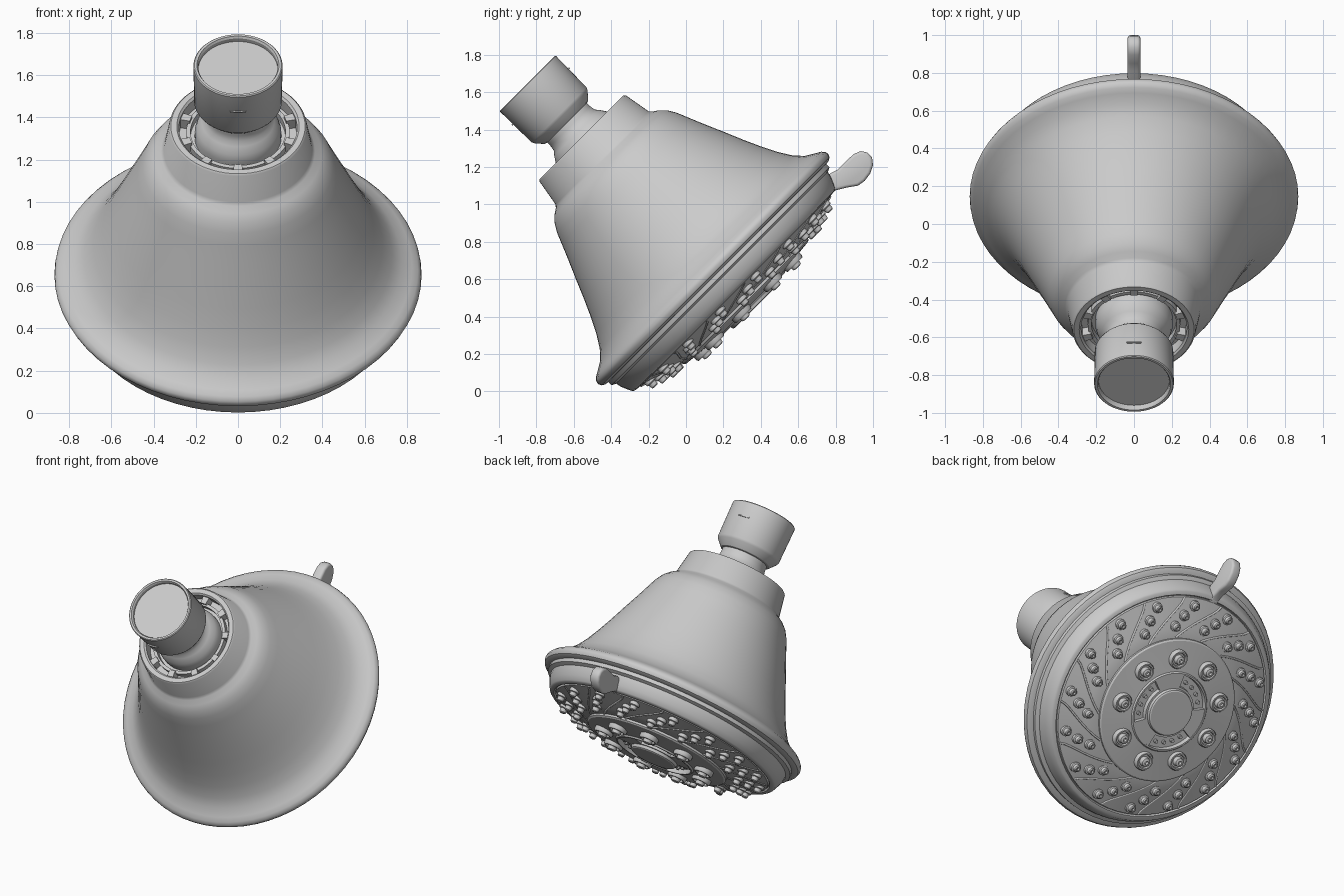
import bpy, bmesh, math
from mathutils import Matrix, Vector

if "Cube" in bpy.data.objects:
    bpy.data.objects.remove(bpy.data.objects["Cube"])

# Local frame: Z runs along the shower axis to the inlet, tilted 45 degrees about X
TILT = Matrix.Translation((0, 0.4, 0.4)) @ Matrix.Rotation(math.radians(45), 4, 'X')
UP = math.pi / 2          # local direction of the lever


def finish(name, bm, angle=35, matrix=TILT):
    bmesh.ops.recalc_face_normals(bm, faces=bm.faces)
    me = bpy.data.meshes.new(name)
    bm.to_mesh(me)
    bm.free()
    me.shade_smooth()
    me.set_sharp_from_angle(angle=math.radians(angle))
    ob = bpy.data.objects.new(name, me)
    ob.matrix_world = matrix
    bpy.context.collection.objects.link(ob)
    return ob


def lathe(bm, profile, segs=64, at=(0, 0)):
    """Revolve (radius, height) points about a vertical line through `at`."""
    rings = []
    for r, h in profile:
        if r == 0:
            rings.append([bm.verts.new((at[0], at[1], h))])
        else:
            rings.append([bm.verts.new((at[0] + r * math.cos(2 * math.pi * i / segs),
                                        at[1] + r * math.sin(2 * math.pi * i / segs), h))
                          for i in range(segs)])
    for a, b in zip(rings, rings[1:]):
        for i in range(segs):
            j = (i + 1) % segs
            if len(a) == 1:
                bm.faces.new((a[0], b[j], b[i]))
            elif len(b) == 1:
                bm.faces.new((a[i], a[j], b[0]))
            else:
                bm.faces.new((a[i], a[j], b[j], b[i]))


def arc_block(bm, r0, r1, h0, h1, a0, a1, steps=8):
    """Solid curved block between two radii, heights and angles."""
    prev = None
    for i in range(steps + 1):
        a = a0 + (a1 - a0) * i / steps
        cur = [bm.verts.new((r * math.cos(a), r * math.sin(a), h))
               for r, h in ((r0, h0), (r1, h0), (r1, h1), (r0, h1))]
        if prev:
            for k in range(4):
                m = (k + 1) % 4
                bm.faces.new((prev[k], prev[m], cur[m], cur[k]))
        if i in (0, steps):
            bm.faces.new(cur)
        prev = cur


def polar(r, a):
    return (r * math.cos(a), r * math.sin(a))


def turned(name, profile, angle=35):
    bm = bmesh.new()
    lathe(bm, profile)
    return finish(name, bm, angle)


# Bell housing with recessed collar and rolled rim
turned("bell_housing", [
    (0, 1.28), (.28, 1.28), (.28, 1.345), (.29, 1.355), (.318, 1.355), (.326, 1.347),
    (.352, 1.2), (.365, 1.185), (.395, 1.165), (.425, 1.135), (.452, 1.09), (.477, 1.03),
    (.51, .95), (.56, .835), (.602, .735), (.644, .642), (.685, .56), (.73, .488),
    (.775, .44), (.825, .41), (.852, .395), (.867, .377), (.87, .36), (.862, .342),
    (.845, .332), (.8, .325), (0, .325)])

# Skirt ring under the rim
turned("skirt_ring", [
    (0, .34), (.825, .34), (.825, .305), (.8, .293), (.795, .265), (.782, .235),
    (.768, .205), (.757, .197), (.735, .194), (.728, .205), (0, .205)])

# Domed spray plate
plate = [(.727, .215), (.722, .192), (.68, .18), (.6, .157), (.54, .14), (.48, .125)]
turned("spray_plate", [(0, .215)] + plate + [(0, .125)])

# Centre disc with a stepped edge, ring groove and button
turned("centre_disc", [
    (0, .2), (.472, .2), (.472, .112), (.462, .104), (.3, .088), (.265, .084), (.258, .074),
    (.248, .074), (.244, .105), (.172, .105), (.168, .078), (.155, .078), (.15, .06),
    (.142, .055), (0, .055)], 30)

# Blocks that divide the groove into three crescents
bm = bmesh.new()
for k in range(3):
    a = UP - math.radians(30) + k * 2 * math.pi / 3
    arc_block(bm, .165, .25, .078, .115, a - .42, a + .42)
finish("crescent_dividers", bm)

# Small jets inside the crescents
bm = bmesh.new()
for k in range(3):
    for j in range(4):
        a = UP + math.radians(30) + k * 2 * math.pi / 3 + (j - 1.5) * .28
        lathe(bm, [(0, .11), (.013, .11), (.011, .085), (0, .085)], 10, polar(.207, a))
finish("crescent_jets", bm)

# Nine large ringed jets on the centre disc
bm = bmesh.new()
for k in range(9):
    a = UP + math.radians(20 + 40 * k)
    lathe(bm, [(0, .12), (.062, .12), (.062, .078), (.055, .066), (.046, .066), (.042, .08),
               (.032, .08), (.027, .05), (.012, .045), (.009, .06), (0, .06)],
          20, polar(.347, a))
finish("ring_jets", bm, 30)

# Sixteen swirled arms of three rubber nozzles
bm = bmesh.new()
for k in range(16):
    a0 = UP + math.radians(11.25 + 22.5 * k)
    for r, turn, h in ((.675, 0, .178), (.61, 6, .16), (.545, 12, .142)):
        lathe(bm, [(0, h + .03), (.033, h + .03), (.033, h - .012), (.024, h - .016),
                   (.021, h - .038), (.015, h - .043), (.008, h - .043), (.006, h - .03),
                   (0, h - .03)], 14, polar(r, a0 - math.radians(turn)))
finish("spray_nozzles", bm, 30)

# Swirl ridges between the nozzle arms
cu = bpy.data.curves.new("swirl_ridges", 'CURVE')
cu.dimensions = '3D'
cu.bevel_depth = .007
cu.bevel_resolution = 1
for k in range(16):
    sp = cu.splines.new('POLY')
    sp.points.add(8)
    for i, p in enumerate(sp.points):
        t = i / 8
        r = .475 + .245 * t
        a = UP + math.radians(22.5 * k - 28 * (1 - t) ** 1.5 + 5)
        p.co = (*polar(r, a), .124 + .068 * t, 1)
ridges = bpy.data.objects.new("swirl_ridges", cu)
ridges.matrix_world = TILT
bpy.context.collection.objects.link(ridges)

# Retaining ring ribs inside the collar
bm = bmesh.new()
for k in range(10):
    a = 2 * math.pi * (k + .5) / 10
    arc_block(bm, .235, .285, 1.27, 1.335, a - .08, a + .08, 2)
lathe(bm, [(.245, 1.27), (.245, 1.318), (.225, 1.318), (.225, 1.27)])
finish("collar_ribs", bm)

# Swivel neck and threaded inlet
turned("swivel_neck", [
    (0, 1.27), (.205, 1.27), (.205, 1.32), (.195, 1.355), (.172, 1.39), (.155, 1.41),
    (.15, 1.44), (.15, 1.5), (0, 1.5)])
turned("inlet_connector", [
    (0, 1.465), (.15, 1.465), (.165, 1.47), (.2, 1.51), (.208, 1.525), (.211, 1.76),
    (.206, 1.765), (.194, 1.765), (.188, 1.755), (.188, 1.735), (0, 1.735)], 30)

# Grip marks front and back of the inlet
bm = bmesh.new()
for a in (UP, -UP):
    arc_block(bm, .2, .217, 1.66, 1.668, a - .18, a + .18)
finish("inlet_marks", bm)

# Spray selector lever: side outline given in world (y, z)
outline = [(.72, 1.06), (.765, 1.04), (.8, 1.075), (.86, 1.09), (.92, 1.1), (.955, 1.125),
           (.985, 1.165), (1.0, 1.21), (.995, 1.25), (.97, 1.277), (.935, 1.285),
           (.895, 1.268), (.85, 1.225), (.81, 1.185), (.77, 1.165), (.73, 1.12)]
bm = bmesh.new()
face = bm.faces.new([bm.verts.new((-.034, y, z)) for y, z in outline])
ext = bmesh.ops.extrude_face_region(bm, geom=[face])
bmesh.ops.translate(bm, vec=(.068, 0, 0),
                    verts=[v for v in ext["geom"] if isinstance(v, bmesh.types.BMVert)])
sides = [e for e in bm.edges if abs(e.verts[0].co.x - e.verts[1].co.x) < .001]
bmesh.ops.bevel(bm, geom=sides, offset=.016, segments=3, profile=.5, affect='EDGES')
finish("selector_lever", bm, 50, Matrix.Identity(4))
